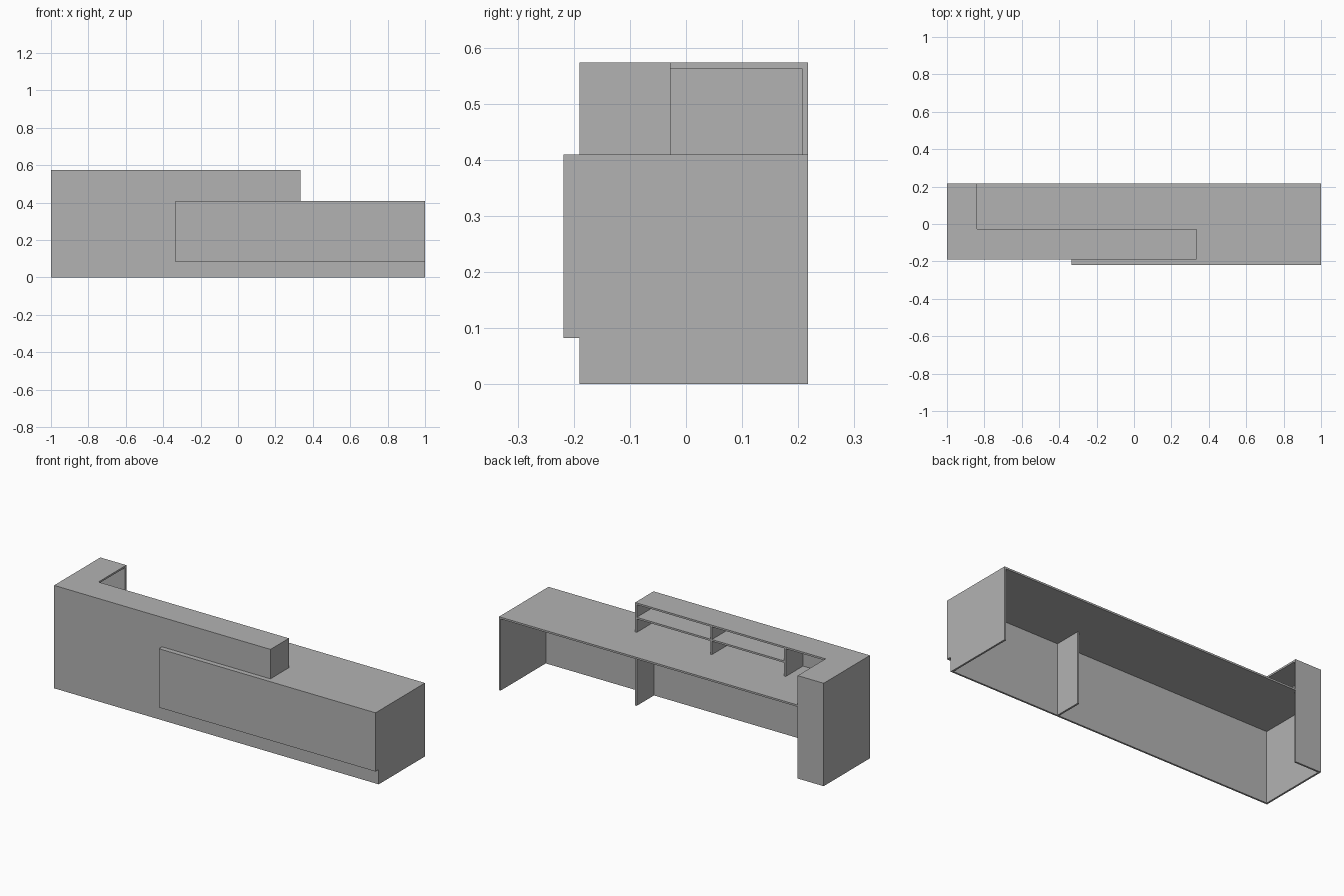
import bpy
import bmesh
from mathutils import Vector

cube = bpy.data.objects.get("Cube")
if cube:
    bpy.data.objects.remove(cube, do_unlink=True)

# Single painted finish
grey = bpy.data.materials.new("plain_grey")
grey.use_nodes = True
colour = (0.45, 0.45, 0.45, 1)
grey.diffuse_color = colour
grey.node_tree.nodes["Principled BSDF"].inputs["Base Color"].default_value = colour


def panel(name, outline, axis, low, high):
    """Extrude a flat outline along an axis; outline holds the other two coordinates."""
    bm = bmesh.new()
    verts = []
    for point in outline:
        co = list(point)
        co.insert("xyz".index(axis), low)
        verts.append(bm.verts.new(co))
    face = bm.faces.new(verts)
    shift = Vector((0, 0, 0))
    shift["xyz".index(axis)] = high - low
    grown = bmesh.ops.extrude_face_region(bm, geom=[face])["geom"]
    moved = [g for g in grown if isinstance(g, bmesh.types.BMVert)]
    bmesh.ops.translate(bm, verts=moved, vec=shift)
    bmesh.ops.recalc_face_normals(bm, faces=bm.faces)
    mesh = bpy.data.meshes.new(name)
    bm.to_mesh(mesh)
    bm.free()
    mesh.materials.append(grey)
    obj = bpy.data.objects.new(name, mesh)
    bpy.context.collection.objects.link(obj)
    return obj


def box(name, x, y, z):
    return panel(name, [(x[0], y[0]), (x[1], y[0]), (x[1], y[1]), (x[0], y[1])], "z", *z)


T = 0.01                       # board thickness
FRONT, BACK = -0.19, 0.217
ACCENT = -0.218                # face of the raised front panel
DESK, TOP = 0.409, 0.573       # worktop and ledge heights
TOE = 0.082                    # height of the recess under the raised panel
LEDGE_END, LEDGE_BACK = 0.333, -0.028
RETURN = -0.84                 # inner edge of the ledge's side return

# Front board, stepped down where the ledge ends
panel("front_board", [(-1, 0), (1 - T, 0), (1 - T, DESK - T), (LEDGE_END, DESK - T),
                      (LEDGE_END, TOP - T), (-1, TOP - T)], "y", FRONT, FRONT + T)

# Raised front panel
box("raised_front_panel", (-0.335, 1 - T), (ACCENT, FRONT), (TOE, DESK))

# End boards
panel("left_end_board", [(FRONT, 0), (BACK, 0), (BACK, DESK), (ACCENT, DESK),
                         (ACCENT, TOE), (FRONT, TOE)], "x", 1 - T, 1)
box("right_end_board", (-1, -1 + T), (FRONT + T, BACK), (0, TOP - T))
box("return_back_board", (-1 + T, RETURN), (BACK - T, BACK), (0, TOP - T))

# Worktop, notched around the return back board
panel("worktop", [(-1 + T, FRONT + T), (LEDGE_END, FRONT + T), (LEDGE_END, FRONT),
                  (1 - T, FRONT), (1 - T, BACK), (RETURN, BACK), (RETURN, BACK - T),
                  (-1 + T, BACK - T)], "z", DESK - T, DESK)

# L-shaped ledge top
panel("ledge_top", [(-1, FRONT), (LEDGE_END, FRONT), (LEDGE_END, LEDGE_BACK),
                    (RETURN, LEDGE_BACK), (RETURN, BACK), (-1, BACK)], "z", TOP - T, TOP)

# Pigeonhole dividers and shelf under the ledge
for name, x in (("left", LEDGE_END), ("middle", -0.13), ("right", -0.585)):
    box(name + "_ledge_divider", (x - T, x), (FRONT + T, LEDGE_BACK), (DESK, TOP - T))
for name, x0, x1 in (("left", -0.13, LEDGE_END - T), ("right", -0.585, -0.13 - T)):
    box(name + "_ledge_shelf", (x0, x1), (FRONT + T, LEDGE_BACK), (0.483, 0.493))

# Support under the worktop
box("worktop_support", (LEDGE_END - T, LEDGE_END), (FRONT + T, LEDGE_BACK), (0, DESK - T))
